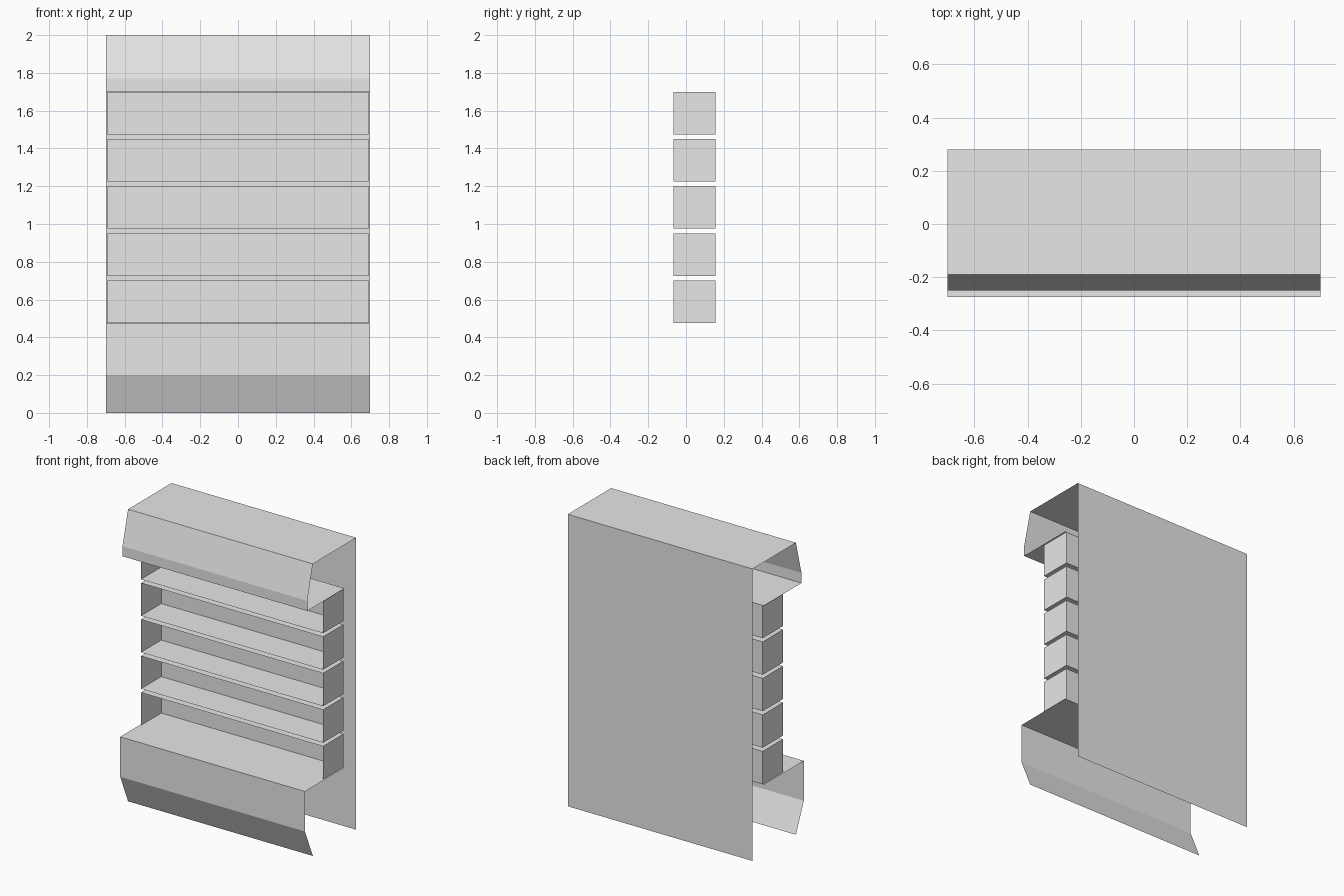
import bpy
import bmesh

# Remove the default cube
if "Cube" in bpy.data.objects:
    bpy.data.objects.remove(bpy.data.objects["Cube"], do_unlink=True)

# Single plain colour
grey = bpy.data.materials.new("light_grey")
grey.use_nodes = True
colour = (0.8, 0.8, 0.8, 1)
grey.diffuse_color = colour
grey.node_tree.nodes["Principled BSDF"].inputs["Base Color"].default_value = colour

HALF_WIDTH = 0.70
BACK_Y = 0.28
SHELF_FRONT, SHELF_BACK = -0.065, 0.155
SHELF_HALF = 0.69
SHELF_HEIGHT, SHELF_PITCH, SHELF_BASE = 0.225, 0.25, 0.475


def finish(name, bm):
    """Turn a bmesh into a named object with the shared material."""
    mesh = bpy.data.meshes.new(name)
    bm.to_mesh(mesh)
    bm.free()
    mesh.materials.append(grey)
    obj = bpy.data.objects.new(name, mesh)
    bpy.context.collection.objects.link(obj)
    return obj


def folded_sheet(name, profile):
    """Sweep an open (y, z) profile across the full width."""
    bm = bmesh.new()
    rows = [[bm.verts.new((x, y, z)) for x in (-HALF_WIDTH, HALF_WIDTH)]
            for y, z in profile]
    for a, b in zip(rows, rows[1:]):
        bm.faces.new((a[0], b[0], b[1], a[1]))
    return finish(name, bm)


def open_shelf(name, bottom):
    """Thin-walled box with its front removed."""
    bm = bmesh.new()
    bmesh.ops.create_cube(bm, size=1)
    depth = SHELF_BACK - SHELF_FRONT
    bmesh.ops.scale(bm, vec=(SHELF_HALF * 2, depth, SHELF_HEIGHT), verts=bm.verts)
    bmesh.ops.translate(bm, verts=bm.verts, vec=(
        0, (SHELF_FRONT + SHELF_BACK) / 2, bottom + SHELF_HEIGHT / 2))
    bm.normal_update()
    front = [f for f in bm.faces if f.normal.y < -0.5]
    bmesh.ops.delete(bm, geom=front, context='FACES')
    return finish(name, bm)


# Back panel, top and canopy in one folded sheet, ending behind the top shelf
folded_sheet("back_and_canopy", [
    (BACK_Y, 0), (BACK_Y, 2), (-0.19, 2), (-0.25, 1.77),
    (-0.25, 1.701), (SHELF_BACK, 1.701)])

# Base deck with upright front and inward kick plate
folded_sheet("base_front", [
    (SHELF_BACK, 0.474), (-0.275, 0.474), (-0.275, 0.20), (-0.19, 0)])

# Stack of open shelf boxes
for i in range(5):
    open_shelf(f"shelf_{i + 1}", SHELF_BASE + i * SHELF_PITCH)
